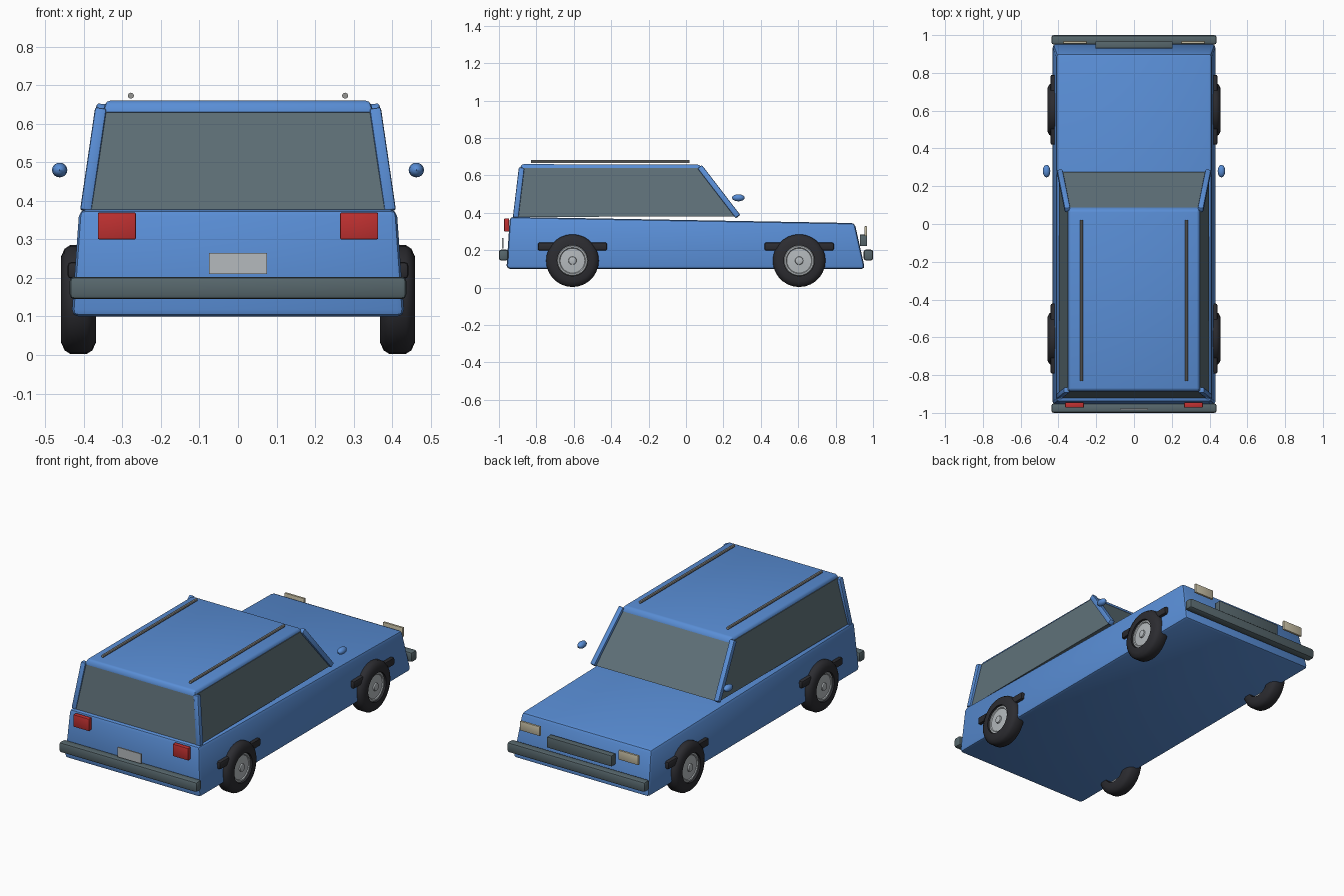
import bpy, bmesh, math
from mathutils import Vector, Matrix

if "Cube" in bpy.data.objects:
    bpy.data.objects.remove(bpy.data.objects["Cube"])


def material(name, rgb):
    m = bpy.data.materials.new(name)
    m.diffuse_color = (*rgb, 1)
    m.use_nodes = True
    m.node_tree.nodes["Principled BSDF"].inputs["Base Color"].default_value = m.diffuse_color
    return m


BLUE = material("body blue", (0.10, 0.27, 0.67))
GLASS = material("window slate", (0.115, 0.165, 0.19))
TRIM = material("bumper grey", (0.095, 0.135, 0.15))
RUBBER = material("tyre black", (0.025, 0.025, 0.03))
SILVER = material("silver", (0.46, 0.49, 0.51))
RED = material("tail light red", (0.52, 0.03, 0.03))
LAMP = material("headlight cream", (0.55, 0.50, 0.36))
RAIL = material("rail grey", (0.30, 0.30, 0.29))


def finish(bm, name, mat, bevel=0, segments=2, angle=35):
    if bevel:
        bmesh.ops.bevel(bm, geom=bm.edges[:], offset=bevel, segments=segments,
                        profile=0.5, affect='EDGES', clamp_overlap=True)
    bmesh.ops.recalc_face_normals(bm, faces=bm.faces[:])
    me = bpy.data.meshes.new(name)
    bm.to_mesh(me)
    bm.free()
    me.materials.append(mat)
    ob = bpy.data.objects.new(name, me)
    bpy.context.collection.objects.link(ob)
    bpy.ops.object.select_all(action='DESELECT')
    ob.select_set(True)
    bpy.context.view_layer.objects.active = ob
    bpy.ops.object.shade_smooth_by_angle(angle=math.radians(angle))
    return ob


def hull(name, mat, profile, bevel=0):
    """Four (y, z, half width) corners swept across x."""
    bm = bmesh.new()
    left = [bm.verts.new((-w, y, z)) for y, z, w in profile]
    right = [bm.verts.new((w, y, z)) for y, z, w in profile]
    bm.faces.new(left)
    bm.faces.new(right[::-1])
    for i in range(4):
        j = (i + 1) % 4
        bm.faces.new((left[i], left[j], right[j], right[i]))
    return finish(bm, name, mat, bevel)


def box(name, mat, lo, hi, bevel=0):
    lo, hi = Vector(lo), Vector(hi)
    bm = bmesh.new()
    bmesh.ops.create_cube(bm, size=1)
    bmesh.ops.scale(bm, vec=hi - lo, verts=bm.verts)
    bmesh.ops.translate(bm, vec=(lo + hi) / 2, verts=bm.verts)
    return finish(bm, name, mat, bevel)


def bar(name, mat, a, b, size, bevel):
    a, b = Vector(a), Vector(b)
    bm = bmesh.new()
    bmesh.ops.create_cube(bm, size=1)
    bmesh.ops.scale(bm, vec=(size, size, (b - a).length), verts=bm.verts)
    # keep one side of the bar parallel to the car's x axis
    d = (b - a).normalized()
    x = (Vector((1, 0, 0)) - d * d.x).normalized()
    rot = Matrix((x, d.cross(x), d)).transposed().to_4x4()
    bm.transform(Matrix.Translation((a + b) / 2) @ rot)
    return finish(bm, name, mat, bevel)


def lathe(name, mat, profile, steps, centre, closed):
    """Spin (x, radius) points around the axle."""
    bm = bmesh.new()
    rings = []
    for k in range(steps):
        t = 2 * math.pi * k / steps
        rings.append([bm.verts.new((x, r * math.cos(t), r * math.sin(t)))
                      for x, r in profile])
    n = len(profile)
    for k in range(steps):
        p, q = rings[k], rings[(k + 1) % steps]
        for i in range(n if closed else n - 1):
            j = (i + 1) % n
            bm.faces.new((p[i], p[j], q[j], q[i]))
    if not closed:
        bm.faces.new([r[0] for r in rings])
        bm.faces.new([r[-1] for r in rings])
    bmesh.ops.translate(bm, vec=centre, verts=bm.verts)
    return finish(bm, name, mat)


# Lower body, cabin glass and roof
hull("lower_body", BLUE, [(-0.96, 0.10, 0.432), (0.957, 0.10, 0.432),
                          (0.902, 0.345, 0.412), (-0.942, 0.378, 0.412)], 0.018)
hull("cabin_glass", GLASS, [(-0.922, 0.378, 0.398), (0.275, 0.38, 0.398),
                            (0.078, 0.64, 0.352), (-0.885, 0.64, 0.352)])
hull("roof", BLUE, [(-0.892, 0.628, 0.353), (0.092, 0.628, 0.353),
                    (0.072, 0.657, 0.342), (-0.878, 0.660, 0.342)], 0.01)

# Bumpers, grille and number plate
box("rear_bumper", TRIM, (-0.437, -1.0, 0.145), (0.437, -0.95, 0.203), 0.012)
box("front_bumper", TRIM, (-0.437, 0.95, 0.145), (0.437, 1.0, 0.203), 0.012)
box("grille", TRIM, (-0.205, 0.93, 0.222), (0.205, 0.967, 0.283), 0.002)
box("number_plate", SILVER, (-0.075, -0.984, 0.21), (0.075, -0.976, 0.265))

tyre_profile = [(-0.045, 0.082), (-0.045, 0.112), (-0.036, 0.132), (-0.022, 0.141),
                (0.022, 0.141), (0.036, 0.132), (0.045, 0.112), (0.045, 0.082)]
hub_profile = [(-0.01, 0.083), (0.03, 0.083), (0.036, 0.078), (0.036, 0.070),
               (0.031, 0.066), (0.034, 0.022), (0.041, 0.020), (0.043, 0.014)]

for s, side in ((-1, "left"), (1, "right")):
    # Window pillars
    bar(side + "_rear_pillar", BLUE, (s * 0.395, -0.911, 0.374),
        (s * 0.356, -0.879, 0.640), 0.03, 0.006)
    bar(side + "_front_pillar", BLUE, (s * 0.393, 0.278, 0.380),
        (s * 0.352, 0.074, 0.645), 0.03, 0.006)

    # Lights
    x0, x1 = sorted((s * 0.265, s * 0.364))
    box(side + "_tail_light", RED, (x0, -0.972, 0.30), (x1, -0.945, 0.37), 0.004)
    x0, x1 = sorted((s * 0.25, s * 0.375))
    box(side + "_headlight", LAMP, (x0, 0.955, 0.275), (x1, 0.968, 0.328), 0.002)

    # Roof rail
    bm = bmesh.new()
    bmesh.ops.create_cone(bm, cap_ends=True, segments=8, radius1=0.008,
                          radius2=0.008, depth=0.85)
    bm.transform(Matrix.Translation((s * 0.278, -0.405, 0.673))
                 @ Matrix.Rotation(math.pi / 2, 4, 'X'))
    finish(bm, side + "_roof_rail", RAIL, angle=20)

    # Door mirror
    bm = bmesh.new()
    bmesh.ops.create_uvsphere(bm, u_segments=12, v_segments=8, radius=1)
    bm.transform(Matrix.Translation((s * 0.463, 0.28, 0.48))
                 @ Matrix.Diagonal((0.02, 0.034, 0.019, 1)))
    finish(bm, side + "_mirror", BLUE)

    # Wheels and arch strips
    for y, end in ((-0.607, "rear"), (0.605, "front")):
        c = (s * 0.414, y, 0.144)
        name = side + "_" + end
        lathe(name + "_tyre", RUBBER, [(s * x, r) for x, r in tyre_profile], 28, c, True)
        lathe(name + "_hub", SILVER, [(s * x, r) for x, r in hub_profile], 28, c, False)
        x0, x1 = sorted((s * 0.40, s * 0.442))
        box(name + "_arch_strip", RUBBER, (x0, y - 0.185, 0.198),
            (x1, y + 0.185, 0.241), 0.009)
